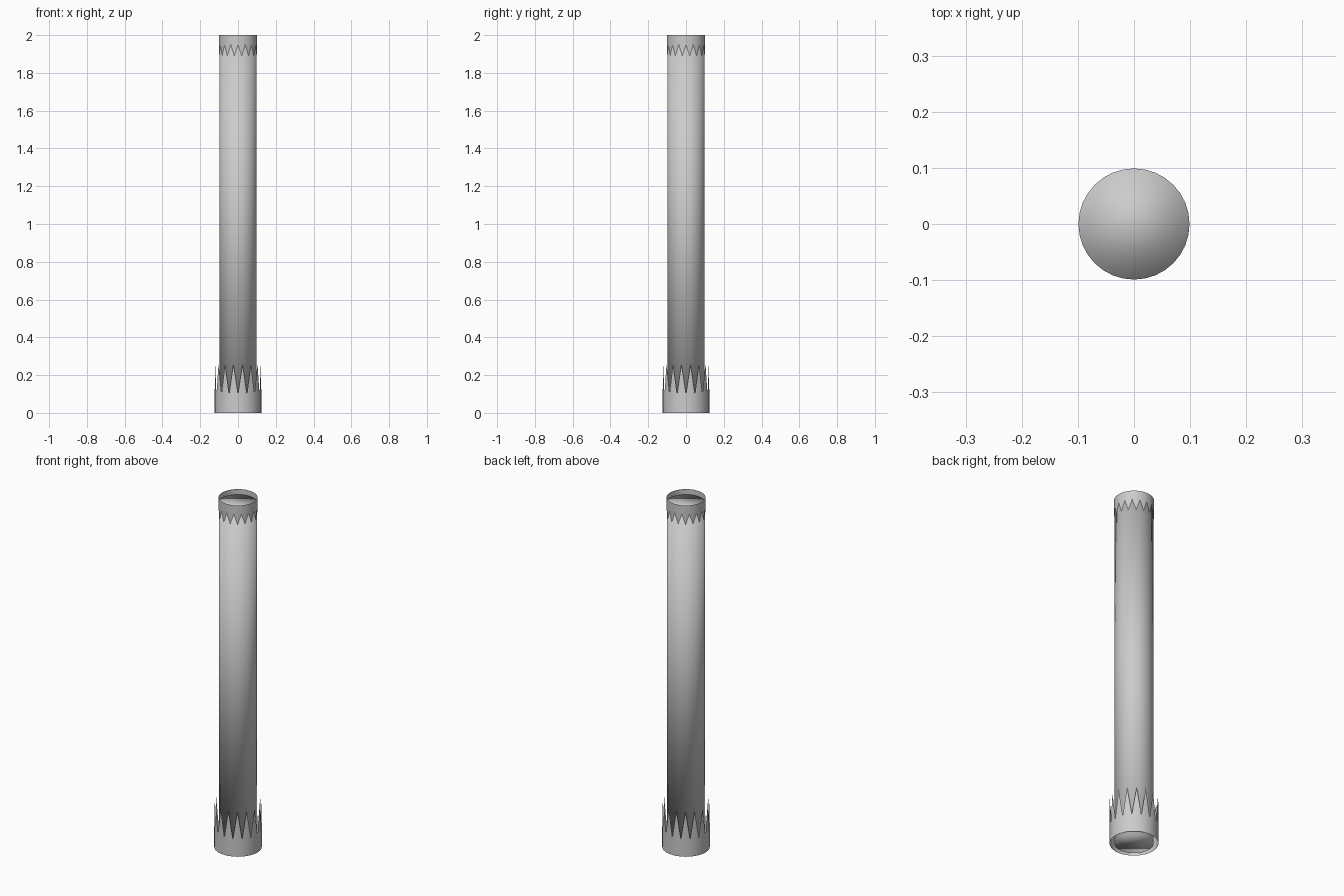
import bpy, bmesh
from math import cos, sin, pi

if "Cube" in bpy.data.objects:
    bpy.data.objects.remove(bpy.data.objects["Cube"])

SIDES = 32


def finish(name, bm):
    mesh = bpy.data.meshes.new(name)
    bmesh.ops.recalc_face_normals(bm, faces=bm.faces)
    bm.to_mesh(mesh)
    bm.free()
    for p in mesh.polygons:
        p.use_smooth = True
    ob = bpy.data.objects.new(name, mesh)
    bpy.context.collection.objects.link(ob)
    return ob


def toothed_collar(name, radius, z_edge, z_root, z_tip, tip_on_odd):
    """Thin open band whose far edge zigzags between root and tip."""
    bm = bmesh.new()
    rows = []
    for i in range(SIDES):
        a = 2 * pi * i / SIDES
        x, y = radius * cos(a), radius * sin(a)
        z = z_tip if (i % 2 == 1) == tip_on_odd else z_root
        rows.append((bm.verts.new((x, y, z_edge)), bm.verts.new((x, y, z))))
    for (a, b), (c, d) in zip(rows, rows[1:] + rows[:1]):
        bm.faces.new((a, c, d, b))
    return finish(name, bm)


# Round shaft, softly shaded over its recessed end caps
bm = bmesh.new()
bmesh.ops.create_cone(bm, cap_ends=True, segments=SIDES,
                      radius1=0.099, radius2=0.099, depth=1.97)
bmesh.ops.translate(bm, verts=bm.verts, vec=(0, 0, 0.985))
finish("shaft", bm)

# Crown-shaped collar at the foot, teeth pointing up
toothed_collar("foot_collar", 0.1235, 0.0, 0.10, 0.26, True)

# Toothed rim around the top, teeth pointing down
toothed_collar("top_rim", 0.101, 2.0, 1.95, 1.89, True)
